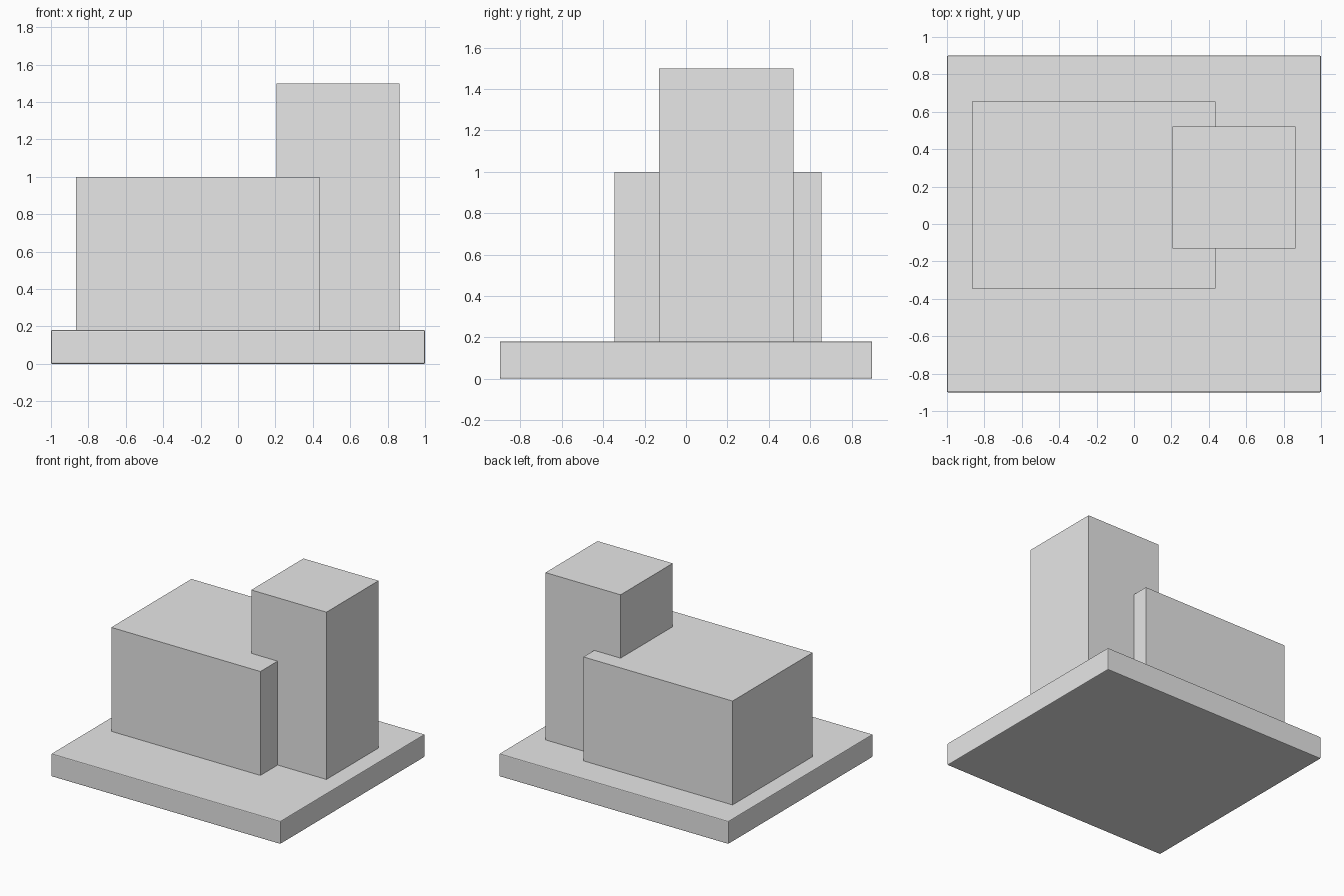
import bpy
import bmesh
from mathutils import Vector

default_cube = bpy.data.objects.get("Cube")
if default_cube:
    bpy.data.objects.remove(default_cube, do_unlink=True)

# Single plain grey for the whole model
GREY = (0.8, 0.8, 0.8, 1.0)
grey = bpy.data.materials.new("plain_grey")
grey.use_nodes = True
grey.diffuse_color = GREY
for node in grey.node_tree.nodes:
    if node.type == 'BSDF_PRINCIPLED':
        node.inputs["Base Color"].default_value = GREY


def box(name, low, high):
    """Axis-aligned block between two opposite corners."""
    low, high = Vector(low), Vector(high)
    size, centre = high - low, (low + high) / 2
    bm = bmesh.new()
    bmesh.ops.create_cube(bm, size=1)
    bmesh.ops.scale(bm, vec=size, verts=bm.verts)
    mesh = bpy.data.meshes.new(name)
    bm.to_mesh(mesh)
    bm.free()
    mesh.materials.append(grey)
    obj = bpy.data.objects.new(name, mesh)
    obj.location = centre
    bpy.context.collection.objects.link(obj)
    return obj


BASE_TOP = 0.18

# Ground slab with finely eased edges
slab = box("base_slab", (-1, -0.9, 0), (1, 0.9, BASE_TOP))
bevel = slab.modifiers.new("eased_edges", 'BEVEL')
bevel.width = 0.006
bevel.segments = 2

# Wide low block and the tall tower that cuts into its side
box("main_block", (-0.865, -0.345, BASE_TOP), (0.437, 0.655, 1.0))
box("tower", (0.207, -0.13, BASE_TOP), (0.863, 0.52, 1.5))
